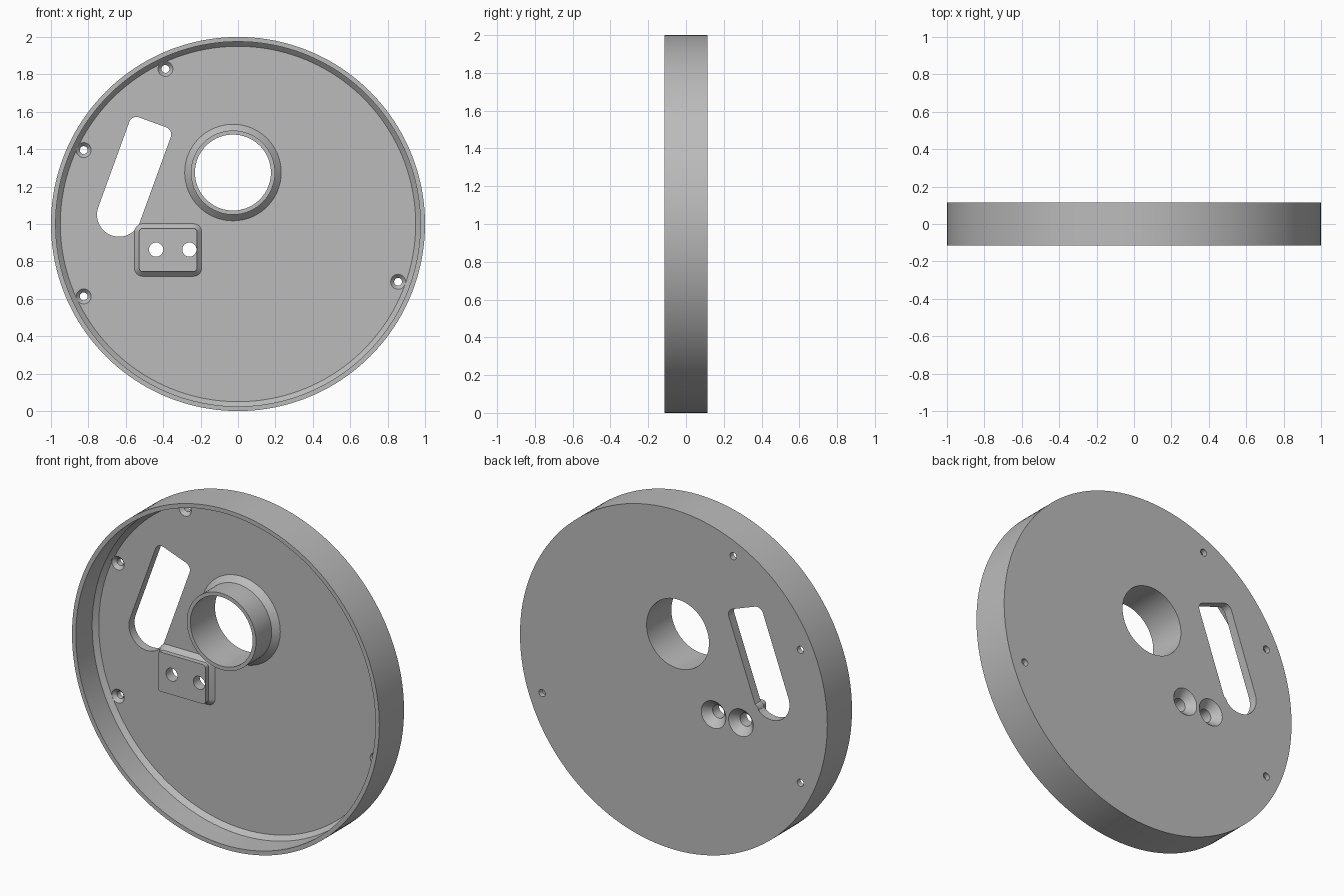
import bpy, bmesh
from math import sin, cos, pi, radians

if "Cube" in bpy.data.objects:
    bpy.data.objects.remove(bpy.data.objects["Cube"])

grey = bpy.data.materials.new("plain grey")
grey.use_nodes = True
tone = (0.5, 0.5, 0.5, 1)
grey.diffuse_color = tone
grey.node_tree.nodes["Principled BSDF"].inputs["Base Color"].default_value = tone

BACK, FRONT, FLOOR = 0.115, -0.115, 0.063


def arc(x, z, r, start, end, n):
    """Points along an arc in the x-z plane, angles in degrees."""
    return [(x + r * cos(radians(start + (end - start) * i / n)),
             z + r * sin(radians(start + (end - start) * i / n))) for i in range(n + 1)]


def circle(x, z, r, n=64):
    return arc(x, z, r, 0, 360, n)[:-1]


def rounded_box(x, z, half_w, half_h, r):
    pts = []
    for k, (sx, sz) in enumerate([(1, 1), (-1, 1), (-1, -1), (1, -1)]):
        pts += arc(x + sx * (half_w - r), z + sz * (half_h - r), r, 90 * k, 90 * k + 90, 6)
    return pts


def loft(name, sections):
    """Closed solid through outlines placed along y."""
    bm = bmesh.new()
    rings = [[bm.verts.new((x, y, z)) for x, z in pts] for y, pts in sections]
    for a, b in zip(rings, rings[1:]):
        for i in range(len(a)):
            j = (i + 1) % len(a)
            bm.faces.new((a[i], a[j], b[j], b[i]))
    bm.faces.new(rings[0])
    bm.faces.new(rings[-1])
    bmesh.ops.recalc_face_normals(bm, faces=bm.faces)
    mesh = bpy.data.meshes.new(name)
    bm.to_mesh(mesh)
    bm.free()
    mesh.materials.append(grey)
    obj = bpy.data.objects.new(name, mesh)
    bpy.context.collection.objects.link(obj)
    return obj


def turned(name, x, z, profile, n=64):
    return loft(name, [(y, circle(x, z, r, n)) for y, r in profile])


def combine(target, tool, operation):
    mod = target.modifiers.new(tool.name, "BOOLEAN")
    mod.operation, mod.object, mod.solver = operation, tool, "EXACT"
    bpy.context.view_layer.objects.active = target
    bpy.ops.object.modifier_apply(modifier=mod.name)
    bpy.data.objects.remove(tool)


# Shallow dish with a thin wall and a chamfer round the floor
cover = turned("round_cover", 0, 1, [(BACK, 1), (FRONT, 1), (FRONT, 0.975),
                                     (0.037, 0.975), (FLOOR, 0.95)], 160)

# Slanted slot, round at the lower end and square with soft corners at the top
w, length, r, tilt = 0.118, 0.525, 0.04, radians(-20)
outline = (arc(0, 0, w, 180, 360, 24) + arc(w - r, length - r, r, 0, 90, 6)
           + arc(r - w, length - r, r, 90, 180, 6))
outline = [(-0.636 + x * cos(tilt) - z * sin(tilt), 1.05 + x * sin(tilt) + z * cos(tilt))
           for x, z in outline]
combine(cover, loft("slot", [(0, outline), (0.2, outline)]), "DIFFERENCE")

# Collar with a flared foot
cx, cz = -0.027, 1.275
combine(cover, turned("collar", cx, cz, [(0.09, 0.258), (FLOOR, 0.258), (0.03, 0.225),
                                         (FRONT, 0.225)], 96), "UNION")
combine(cover, turned("bore", cx, cz, [(-0.2, 0.203), (0.2, 0.203)], 96), "DIFFERENCE")

# Mounting block with a flared foot, running through the floor
bx, bz = -0.374, 0.861
foot = rounded_box(bx, bz, 0.18, 0.141, 0.045)
top = rounded_box(bx, bz, 0.155, 0.116, 0.02)
combine(cover, loft("mounting_block", [(BACK, foot), (FLOOR, foot), (0.038, top),
                                       (0.01, top)]), "UNION")

# Two block holes, countersunk from the back
for x in (-0.438, -0.26):
    combine(cover, turned("block_hole", x, 0.863, [(-0.05, 0.038), (0.07, 0.038),
                                                   (BACK, 0.08), (0.15, 0.08)], 48), "DIFFERENCE")

# Four edge screw holes, countersunk from the front
for x, z in ((-0.388, 1.829), (-0.825, 1.395), (-0.825, 0.613), (0.856, 0.691)):
    combine(cover, turned("screw_hole", x, z, [(0.02, 0.04), (FLOOR, 0.04), (0.083, 0.021),
                                               (0.15, 0.021)], 32), "DIFFERENCE")

# Smooth curves, sharp edges
bpy.ops.object.select_all(action="DESELECT")
cover.select_set(True)
bpy.context.view_layer.objects.active = cover
bpy.ops.object.shade_smooth_by_angle(angle=radians(25))
